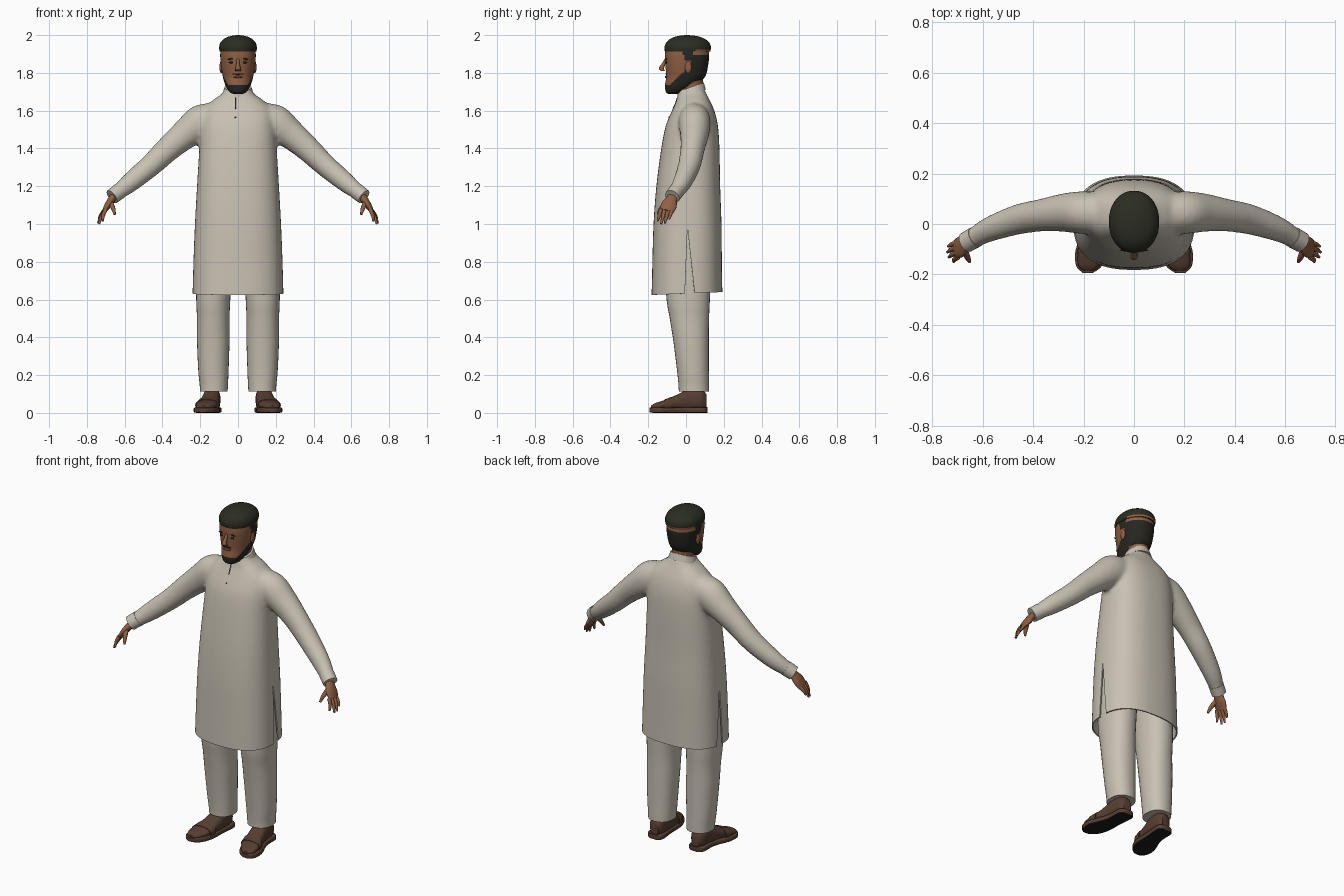
import bpy, bmesh, math
from mathutils import Vector
from mathutils.bvhtree import BVHTree

if "Cube" in bpy.data.objects:
    bpy.data.objects.remove(bpy.data.objects["Cube"])


def material(name, rgb):
    m = bpy.data.materials.new(name)
    m.use_nodes = True
    m.diffuse_color = (*rgb, 1)
    bsdf = m.node_tree.nodes["Principled BSDF"]
    bsdf.inputs["Base Color"].default_value = (*rgb, 1)
    bsdf.inputs["Roughness"].default_value = 0.8
    return m


CLOTH = material("off white cloth", (0.58, 0.53, 0.45))
SKIN = material("brown skin", (0.27, 0.115, 0.058))
LIP = material("lip brown", (0.17, 0.065, 0.04))
HAIR = material("black hair", (0.02, 0.019, 0.015))
CAP = material("dark olive cap", (0.024, 0.026, 0.015))
LEATHER = material("brown leather", (0.095, 0.048, 0.032))
SOLE = material("black sole", (0.012, 0.011, 0.01))


def spline(pts, steps):
    P = [Vector(p) for p in pts]
    out = []
    for i in range(len(P) - 1):
        a, b, c, d = P[max(i - 1, 0)], P[i], P[i + 1], P[min(i + 2, len(P) - 1)]
        for k in range(steps):
            t = k / steps
            out.append((b * 2 + (c - a) * t + (a * 2 - b * 5 + c * 4 - d) * t ** 2
                        + (b * 3 - a - c * 3 + d) * t ** 3) * 0.5)
    return out + [P[-1]]


def tube(bm, pts, axis=None, ref=(0, 1, 0), n=24, power=2, steps=5, side=1):
    """Loft of superellipse rings; each point is x, y, z, radius along ref, other radius."""
    S = spline(pts, steps)
    centres = [Vector((p[0] * side, p[1], p[2])) for p in S]
    rings = []
    for i, p in enumerate(S):
        t = Vector(axis) if axis else centres[min(i + 1, len(S) - 1)] - centres[max(i - 1, 0)]
        t.normalize()
        u = Vector(ref)
        u = (u - t * u.dot(t)).normalized()
        w = t.cross(u)
        ring = []
        for k in range(n):
            a = math.tau * k / n
            c, s = math.cos(a), math.sin(a)
            c = math.copysign(abs(c) ** (2 / power), c) * max(p[3], 0.002)
            s = math.copysign(abs(s) ** (2 / power), s) * max(p[4], 0.002)
            ring.append(bm.verts.new(centres[i] + u * c + w * s))
        rings.append(ring)
    for r, q in zip(rings, rings[1:]):
        for k in range(n):
            bm.faces.new((r[k], r[(k + 1) % n], q[(k + 1) % n], q[k]))
    bm.faces.new(rings[0])
    bm.faces.new(rings[-1])


def column(bm, rows, axis=(0, 0, 1), **kw):
    """Upright loft; each row is z, centre y, x radius, y radius."""
    tube(bm, [(0, cy, z, ry, rx) for z, cy, rx, ry in rows], axis=axis, **kw)


def shade(ob, angle=50):
    ob.data.shade_smooth()
    ob.data.set_sharp_from_angle(angle=math.radians(angle))


def make(name, bm, mats, rule=None):
    bmesh.ops.recalc_face_normals(bm, faces=bm.faces)
    if rule:
        for f in bm.faces:
            f.material_index = rule(f.calc_center_median(), f.normal)
    me = bpy.data.meshes.new(name)
    bm.to_mesh(me)
    bm.free()
    ob = bpy.data.objects.new(name, me)
    bpy.context.collection.objects.link(ob)
    for m in mats:
        me.materials.append(m)
    shade(ob)
    return ob


def apply(ob, kind, **settings):
    mod = ob.modifiers.new(kind, kind)
    for key, value in settings.items():
        setattr(mod, key, value)
    bpy.context.view_layer.objects.active = ob
    bpy.ops.object.modifier_apply(modifier=mod.name)


def front_point(ob, x, z):
    tree = BVHTree.FromPolygons([v.co for v in ob.data.vertices],
                                [p.vertices for p in ob.data.polygons])
    return tree.ray_cast(Vector((x, -2, z)), Vector((0, 1, 0)))[0]


def ball(name, loc, size, mat, tilt=0):
    bm = bmesh.new()
    bmesh.ops.create_uvsphere(bm, u_segments=16, v_segments=10, radius=1)
    ob = make(name, bm, [mat])
    ob.location, ob.scale, ob.rotation_euler = loc, size, (0, tilt, 0)
    return ob


# Long tunic: torso and sleeves fused into one smooth cloth surface
bm = bmesh.new()
column(bm, [(0.55, 0.005, 0.243, 0.189), (0.8, 0.006, 0.236, 0.184), (1.0, 0.008, 0.228, 0.18),
            (1.2, 0.012, 0.217, 0.169), (1.4, 0.023, 0.205, 0.154), (1.52, 0.031, 0.2, 0.138),
            (1.6, 0.038, 0.185, 0.112), (1.65, 0.038, 0.14, 0.09), (1.69, 0.033, 0.085, 0.075),
            (1.72, 0.03, 0.066, 0.066)], n=64, power=2.5)
for side in (1, -1):
    tube(bm, [(0.09, 0.04, 1.59, 0.07, 0.06), (0.19, 0.045, 1.54, 0.085, 0.095),
              (0.275, 0.045, 1.478, 0.077, 0.08), (0.365, 0.035, 1.402, 0.065, 0.068),
              (0.46, 0.018, 1.312, 0.06, 0.06), (0.57, -0.02, 1.22, 0.05, 0.052),
              (0.63, -0.052, 1.172, 0.041, 0.042), (0.662, -0.07, 1.148, 0.04, 0.04)], side=side)
tunic = make("tunic", bm, [CLOTH])
apply(tunic, "REMESH", mode="VOXEL", voxel_size=0.011)
apply(tunic, "SMOOTH", factor=0.5, iterations=10)

# Straight hem and a tapering slit on each side
bm = bmesh.new()
bm.from_mesh(tunic.data)


def slice_mesh(point, normal, limit, clear=False):
    faces = [f for f in bm.faces if f.calc_center_median().z < limit]
    geom = faces + list({e for f in faces for e in f.edges}) + list({v for f in faces for v in f.verts})
    bmesh.ops.bisect_plane(bm, geom=geom, plane_co=point, plane_no=normal, clear_inner=clear)


APEX, HEM = Vector((0, 0.008, 0.98)), 0.632
slice_mesh((0, 0, HEM), (0, -0.04, 1), 0.8, True)
edges = [(Vector((0, y, HEM)) - APEX).normalized() for y in (-0.006, 0.046)]
normals = [Vector((0, -d.z, d.y)) for d in edges]
for nrm in normals:
    slice_mesh(APEX, nrm, 1.0)
gap = []
for f in bm.faces:
    c = f.calc_center_median()
    v = c - APEX
    if c.z < APEX.z and abs(c.x) > 0.1 and v.dot(normals[0]) > 0 and v.dot(normals[1]) < 0:
        gap.append(f)
bmesh.ops.delete(bm, geom=gap, context="FACES")
bm.to_mesh(tunic.data)
bm.free()
apply(tunic, "SOLIDIFY", thickness=0.007, offset=-1)
shade(tunic)

# Standing collar, front placket and button
bm = bmesh.new()
column(bm, [(1.685, 0.03, 0.083, 0.08), (1.705, 0.027, 0.077, 0.077), (1.725, 0.025, 0.071, 0.073)],
       axis=(0, -0.36, 1), n=40)
make("collar", bm, [CLOTH])
bm = bmesh.new()
tube(bm, [(*front_point(tunic, -0.014, z), 0.002, 0.003) for z in (1.61, 1.64, 1.67)], n=8)
make("placket_opening", bm, [LEATHER])
ball("button", front_point(tunic, -0.014, 1.565), (0.005, 0.003, 0.005), LEATHER)

# Head with hair, beard line and a bare band below the cap
def head_colour(c, n):
    if c.z > 1.895:
        return 0 if c.y > 0.04 or c.y < -0.015 else 1
    if c.y > 0.025 or (c.y > -0.012 and c.z > 1.865):
        return 1 if c.z > 1.755 or c.y < 0.03 else 0
    return 1 if c.z < 1.737 + 0.95 * max(0, c.y + 0.085) and c.z < 1.83 else 0


bm = bmesh.new()
column(bm, [(1.688, -0.065, 0.022, 0.026), (1.7, -0.057, 0.046, 0.05), (1.735, -0.03, 0.067, 0.081),
            (1.78, -0.002, 0.08, 0.103), (1.84, 0.004, 0.09, 0.113), (1.9, 0.005, 0.094, 0.117),
            (1.95, 0.005, 0.085, 0.105), (1.98, 0.005, 0.04, 0.06)], n=72, power=2.15, steps=10)
head = make("head", bm, [SKIN, HAIR], head_colour)
bm = bmesh.new()
column(bm, [(1.64, 0.035, 0.065, 0.065), (1.7, 0.03, 0.06, 0.062), (1.78, 0.025, 0.062, 0.065)])
make("neck", bm, [SKIN])

# Rounded cap
bm = bmesh.new()
column(bm, [(1.913, 0.008, 0.097, 0.12), (1.935, 0.009, 0.1, 0.123), (1.96, 0.009, 0.093, 0.114),
            (1.982, 0.008, 0.072, 0.088), (1.995, 0.006, 0.04, 0.05), (2.0, 0.005, 0.006, 0.008)],
       n=56, power=2.1)
make("cap", bm, [CAP, SKIN], lambda c, n: int(c.y > 0.05 and c.z < 1.926))

# Face
bm = bmesh.new()
tube(bm, [(0, -0.107, 1.874, 0.006, 0.008), (0, -0.118, 1.85, 0.01, 0.009),
          (0, -0.13, 1.824, 0.014, 0.014), (0, -0.121, 1.81, 0.01, 0.015)], axis=(0, 0, 1), n=16)
make("nose", bm, [SKIN])
ball("lips", front_point(head, 0, 1.778), (0.024, 0.007, 0.006), LIP)
ball("moustache", front_point(head, 0, 1.794), (0.03, 0.004, 0.004), HAIR)
for side, label in ((1, "left_"), (-1, "right_")):
    ball(label + "eye", front_point(head, side * 0.034, 1.855), (0.013, 0.004, 0.005), HAIR)
    ball(label + "eyebrow", front_point(head, side * 0.036, 1.874), (0.021, 0.004, 0.004), HAIR, side * 0.12)
    ball(label + "ear", (side * 0.089, 0.012, 1.83), (0.009, 0.018, 0.032), SKIN)

    # Hand with four fingers and a thumb
    bm = bmesh.new()
    tube(bm, [(0.635, -0.055, 1.17, 0.026, 0.022), (0.665, -0.074, 1.135, 0.029, 0.02),
              (0.688, -0.09, 1.1, 0.042, 0.018), (0.708, -0.101, 1.068, 0.037, 0.012)], side=side)
    for base_y, tip in ((-0.132, (0.716, -0.15, 1.014)), (-0.112, (0.735, -0.132, 1.0)),
                        (-0.092, (0.741, -0.112, 1.004)), (-0.074, (0.738, -0.089, 1.025))):
        base = Vector((0.7, base_y, 1.078))
        tip = Vector(tip)
        mid = base.lerp(tip, 0.5) + Vector((0.005, 0, 0))
        tube(bm, [(*base, 0.011, 0.011), (*mid, 0.0095, 0.0095), (*tip, 0.005, 0.005)], n=12, side=side)
    tube(bm, [(0.677, -0.095, 1.12, 0.014, 0.014), (0.662, -0.13, 1.085, 0.012, 0.012),
              (0.652, -0.15, 1.05, 0.006, 0.006)], ref=(1, 0, 0), n=12, side=side)
    make(label + "hand", bm, [SKIN])

    # Sleeve cuff
    bm = bmesh.new()
    tube(bm, [(0.628, -0.051, 1.174, 0.042, 0.043), (0.667, -0.073, 1.144, 0.041, 0.041)], side=side)
    make(label + "cuff", bm, [CLOTH])

    # Loose trouser leg
    bm = bmesh.new()
    tube(bm, [(0.128, 0.042, 0.113, 0.08, 0.073), (0.128, 0.041, 0.15, 0.081, 0.075),
              (0.13, 0.037, 0.22, 0.084, 0.08), (0.131, 0.027, 0.38, 0.094, 0.086),
              (0.131, 0.018, 0.5, 0.104, 0.086), (0.13, 0.011, 0.64, 0.117, 0.091),
              (0.115, 0.01, 1.02, 0.13, 0.095)], axis=(0, 0, 1), n=32, power=2.2, side=side)
    make(label + "trouser_leg", bm, [CLOTH])

    # Sandal: dark-bottomed sole, upper and instep strap
    bm = bmesh.new()
    tube(bm, [(0.137, 0.115, 0.015, 0.03, 0.015), (0.138, 0.09, 0.015, 0.05, 0.015),
              (0.144, 0, 0.015, 0.049, 0.015), (0.165, -0.1, 0.015, 0.066, 0.015),
              (0.178, -0.165, 0.015, 0.052, 0.015), (0.183, -0.194, 0.015, 0.02, 0.012)],
         axis=(0, 1, 0), ref=(1, 0, 0), n=32, power=6, side=side)
    make(label + "sole", bm, [LEATHER, SOLE], lambda c, n: int(n.z < -0.5))
    bm = bmesh.new()
    tube(bm, [(0.137, 0.108, 0.06, 0.026, 0.04), (0.138, 0.08, 0.07, 0.043, 0.055),
              (0.14, 0.02, 0.07, 0.047, 0.058), (0.15, -0.05, 0.055, 0.051, 0.04),
              (0.166, -0.12, 0.042, 0.056, 0.024), (0.178, -0.165, 0.035, 0.042, 0.016),
              (0.181, -0.185, 0.03, 0.02, 0.008)],
         axis=(0, 1, 0), ref=(1, 0, 0), n=28, power=2.4, side=side)
    make(label + "sandal_upper", bm, [LEATHER])
    bm = bmesh.new()
    tube(bm, [(0.155, -0.075, 0.046, 0.06, 0.039), (0.164, -0.115, 0.04, 0.063, 0.031)],
         axis=(0, 1, 0), ref=(1, 0, 0), n=28, power=2.4, side=side)
    make(label + "sandal_strap", bm, [LEATHER])
